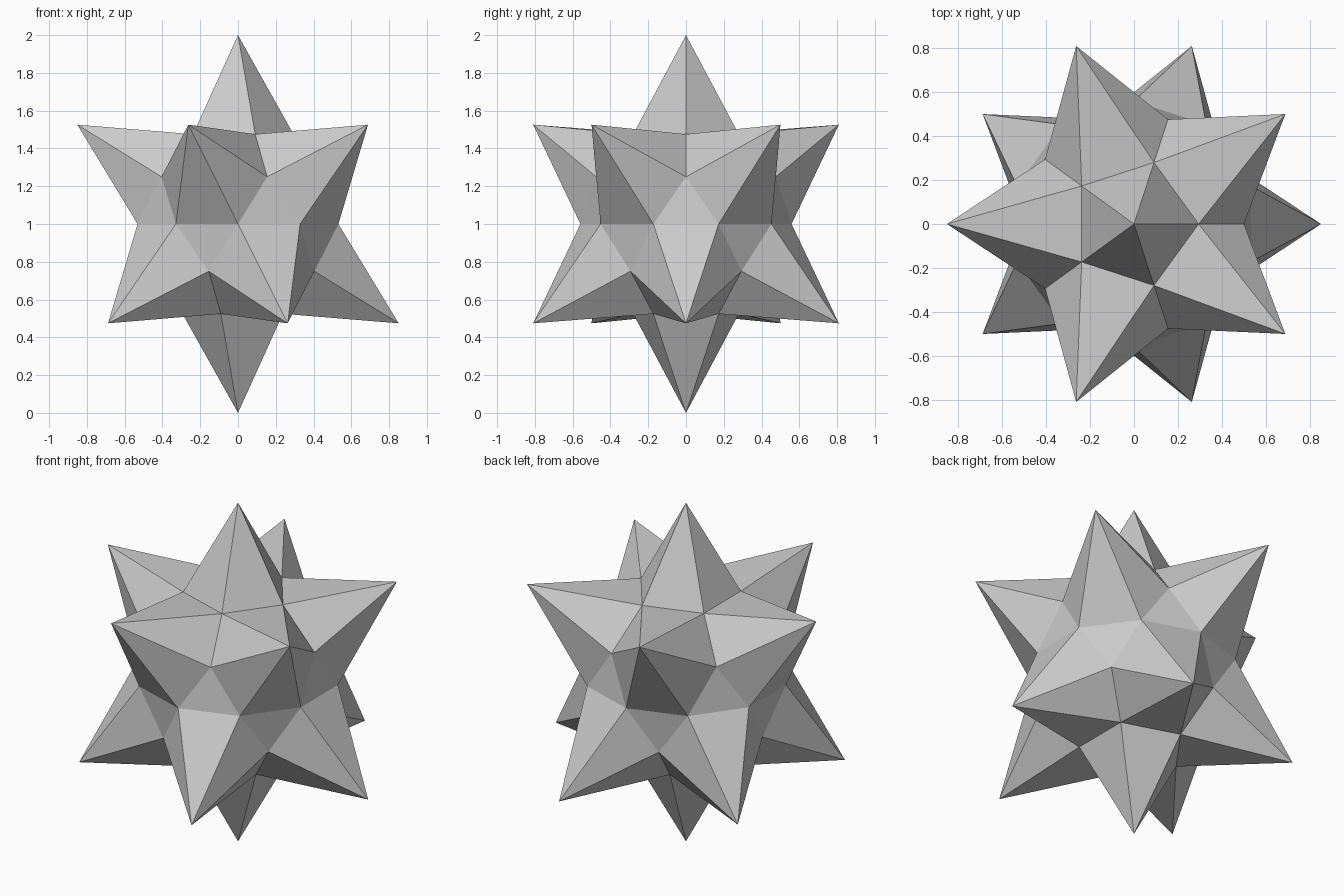
import bpy, bmesh

if "Cube" in bpy.data.objects:
    bpy.data.objects.remove(bpy.data.objects["Cube"])

CORE = 0.559   # radius of the valleys
TIP = 1.0      # radius of the spike tips

# Core: twice-divided icosphere, whose poles and two tilted rings become spikes
bm = bmesh.new()
bmesh.ops.create_icosphere(bm, subdivisions=2, radius=1.0)
for v in bm.verts:
    d = v.co.normalized()
    h = abs(d.z)
    is_tip = h > 0.99 or abs(h - 0.5257) < 0.03
    v.co = d * (TIP if is_tip else CORE)
    v.co.z += TIP      # stand on the ground
bmesh.ops.recalc_face_normals(bm, faces=bm.faces)

mesh = bpy.data.meshes.new("spiked_star")
bm.to_mesh(mesh)
bm.free()
star = bpy.data.objects.new("spiked_star", mesh)
bpy.context.collection.objects.link(star)
